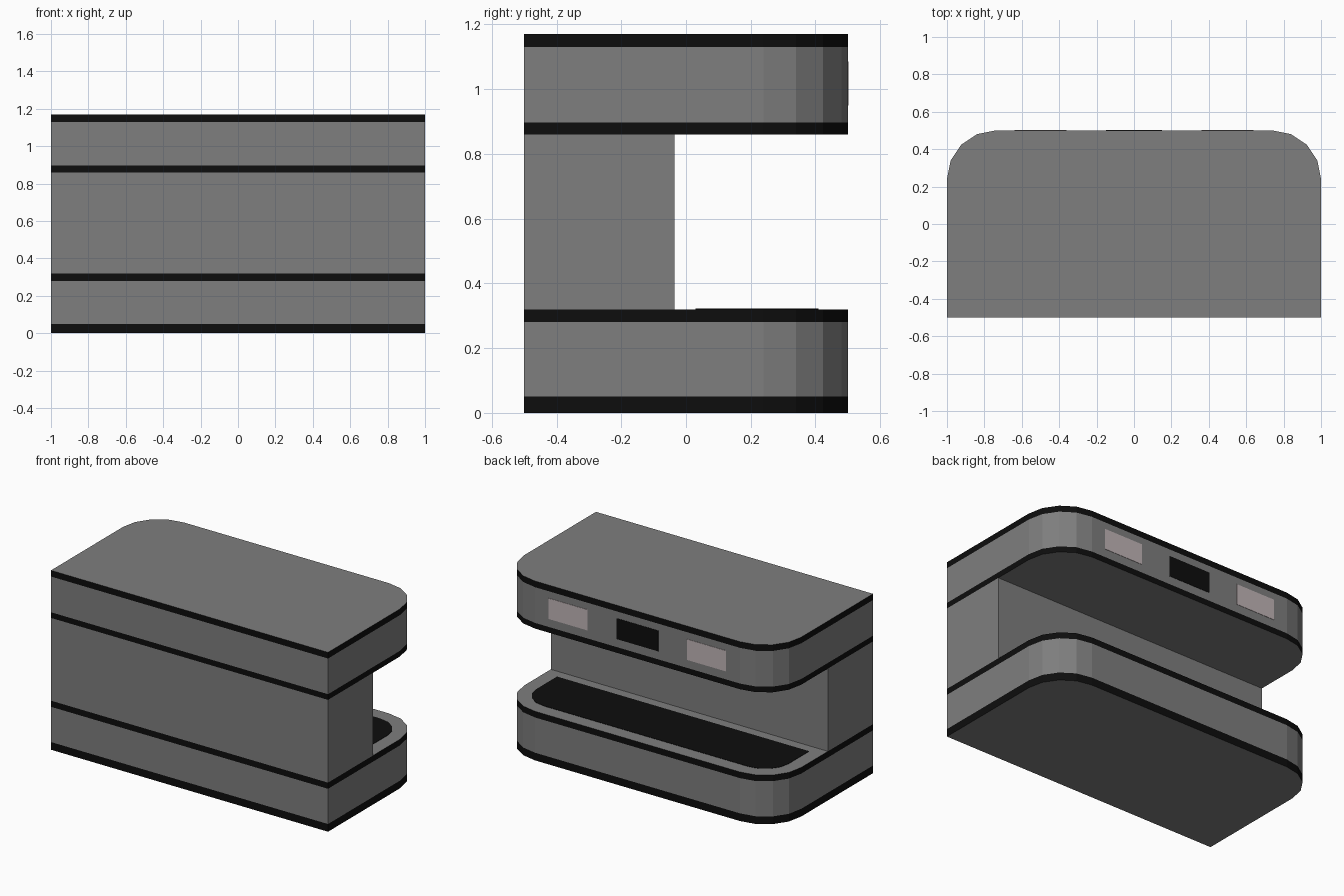
import bpy, bmesh
from math import sin, cos, pi

if "Cube" in bpy.data.objects:
    bpy.data.objects.remove(bpy.data.objects["Cube"])


def material(name, color):
    m = bpy.data.materials.new(name)
    m.diffuse_color = (*color, 1)
    m.use_nodes = True
    m.node_tree.nodes["Principled BSDF"].inputs["Base Color"].default_value = m.diffuse_color
    return m


GREY = material("body_grey", (0.21, 0.21, 0.21))
BLACK = material("trim_black", (0.004, 0.004, 0.004))
PALE = material("button_pale", (0.53, 0.46, 0.47))


def outline(half_width, y_front, radius):
    """Plan shape: square front corners, four-segment rounded back corners."""
    cx, cy = 0.74, 0.24
    arc = [(cx + radius * cos(i * pi / 8), cy + radius * sin(i * pi / 8)) for i in range(5)]
    right = [(half_width, y_front)] + arc
    return right + [(-x, y) for x, y in reversed(right)]


def stack(name, plan, levels, bands, mats):
    """Extrude a plan through z levels, one material index per band; caps use index 0."""
    bm = bmesh.new()
    rings = [[bm.verts.new((x, y, z)) for x, y in plan] for z in levels]
    n = len(plan)
    for low, high, band in zip(rings, rings[1:], bands):
        for i in range(n):
            j = (i + 1) % n
            bm.faces.new((low[i], low[j], high[j], high[i])).material_index = band
    bm.faces.new(rings[0][::-1])
    bm.faces.new(rings[-1])
    bm.normal_update()
    mesh = bpy.data.meshes.new(name)
    bm.to_mesh(mesh)
    bm.free()
    for m in mats:
        mesh.materials.append(m)
    obj = bpy.data.objects.new(name, mesh)
    bpy.context.collection.objects.link(obj)
    return obj


def rectangle(x0, x1, y0, y1):
    return [(x0, y0), (x1, y0), (x1, y1), (x0, y1)]


# Base and head slabs with black trim bands flush in their sides
slab = outline(1.0, -0.5, 0.26)
stack("base", slab, (0, 0.05, 0.28, 0.32), (1, 0, 1), (GREY, BLACK))
stack("head", slab, (0.86, 0.897, 1.13, 1.17), (1, 0, 1), (GREY, BLACK))

# Column joining the slabs
stack("column", rectangle(-1, 1, -0.5, -0.035), (0.32, 0.86), (0,), (GREY,))

# Dark tray panel set in the top of the base
stack("tray", outline(0.91, 0.03, 0.17), (0.318, 0.322), (0,), (BLACK,))

# Display and two buttons on the back of the head
for name, x0, x1, mat in (("display", -0.15, 0.15, BLACK),
                          ("button_left", -0.64, -0.36, PALE),
                          ("button_right", 0.36, 0.64, PALE)):
    stack(name, rectangle(x0, x1, 0.498, 0.502), (0.95, 1.085), (0,), (mat,))
